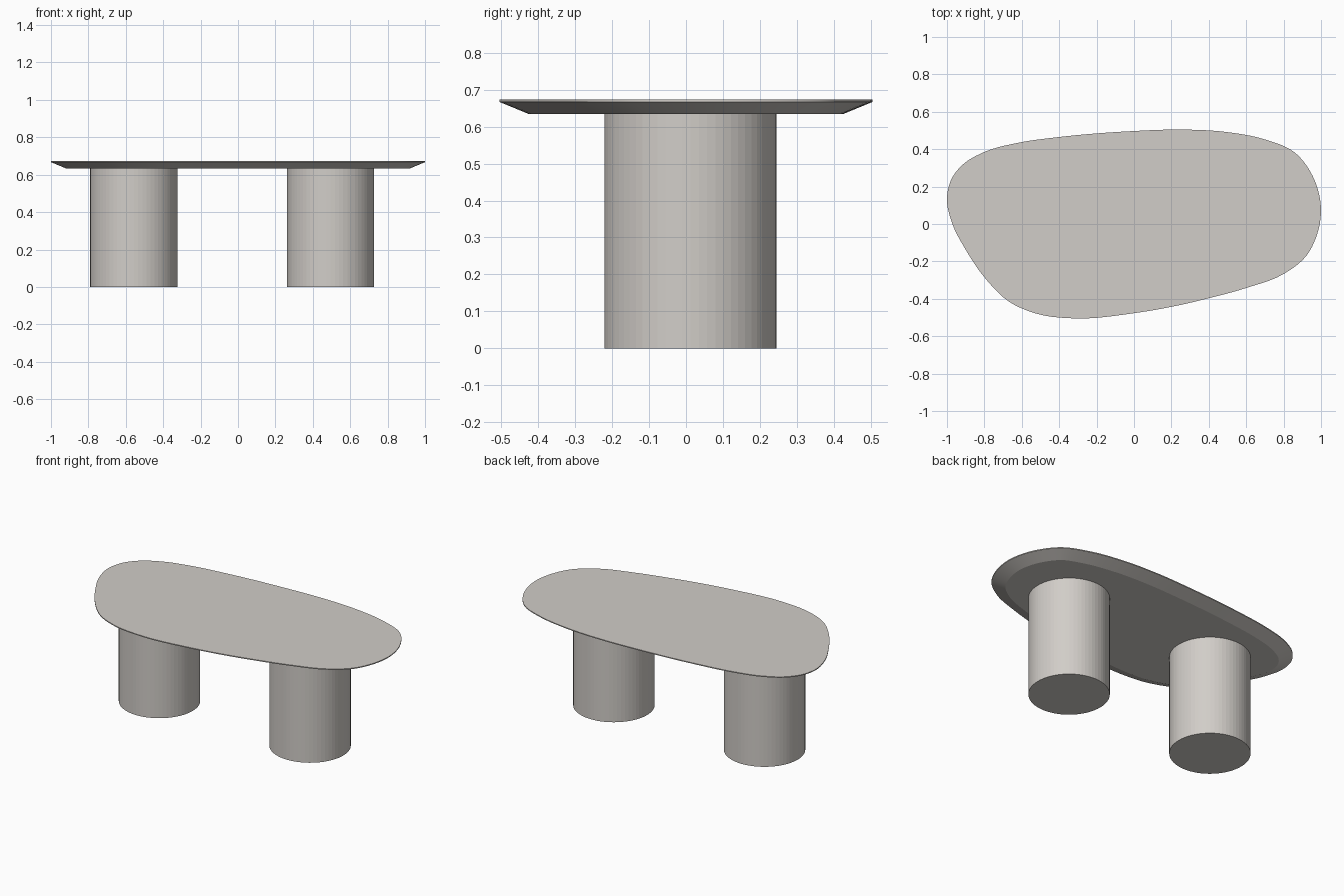
import bpy, bmesh, math
from mathutils import Vector

if "Cube" in bpy.data.objects:
    bpy.data.objects.remove(bpy.data.objects["Cube"])

mat = bpy.data.materials.new("warm grey stone")
mat.diffuse_color = (0.64, 0.612, 0.578, 1)
mat.use_nodes = True
mat.node_tree.nodes["Principled BSDF"].inputs["Base Color"].default_value = mat.diffuse_color

# Pebble outline of the top, anticlockwise
OUTLINE = [(1.0, 0.08), (0.955, 0.26), (0.86, 0.385), (0.7, 0.455), (0.5, 0.494),
           (0.23, 0.508), (0, 0.50), (-0.4, 0.468), (-0.62, 0.437), (-0.8, 0.388),
           (-0.91, 0.325), (-0.975, 0.245), (-1.0, 0.145), (-0.97, 0.0), (-0.9, -0.135),
           (-0.79, -0.295), (-0.67, -0.412), (-0.52, -0.478), (-0.32, -0.503),
           (0, -0.475), (0.2, -0.441), (0.4, -0.395), (0.6, -0.34), (0.8, -0.265),
           (0.92, -0.17), (0.98, -0.05)]


def smooth_loop(pts, steps):
    """Closed centripetal-style spline through the points."""
    p = [Vector(q) for q in pts]
    n, out = len(p), []
    # chord-length tangents keep uneven spacing smooth
    d = [(p[(i + 1) % n] - p[i]).length for i in range(n)]
    tan = []
    for i in range(n):
        a, b = d[i - 1], d[i]
        tan.append(((p[i] - p[i - 1]) / a * b + (p[(i + 1) % n] - p[i]) / b * a) / (a + b))
    for i in range(n):
        j = (i + 1) % n
        for s in range(steps):
            t = s / steps
            out.append(p[i] * (2*t**3 - 3*t*t + 1) + tan[i] * d[i] * (t**3 - 2*t*t + t)
                       + p[j] * (3*t*t - 2*t**3) + tan[j] * d[i] * (t**3 - t*t))
    return out


def inset(loop, dist):
    """Move each outline point inward along its normal."""
    out = []
    for i, q in enumerate(loop):
        t = (loop[(i + 1) % len(loop)] - loop[i - 1]).normalized()
        out.append(q + Vector((-t.y, t.x)) * dist)
    return out


def finish(name, bm):
    bmesh.ops.recalc_face_normals(bm, faces=bm.faces)
    me = bpy.data.meshes.new(name)
    bm.to_mesh(me)
    bm.free()
    me.materials.append(mat)
    ob = bpy.data.objects.new(name, me)
    bpy.context.collection.objects.link(ob)
    return ob


# Table top: thin lip, then a wide undercut bevel to a flat underside
loop = smooth_loop(OUTLINE, 5)
xs, ys = [q.x for q in loop], [q.y for q in loop]
cx, cy = (max(xs) + min(xs)) / 2, (max(ys) + min(ys)) / 2
sx, sy = 2 / (max(xs) - min(xs)), 1.01 / (max(ys) - min(ys))
loop = [Vector(((q.x - cx) * sx, (q.y - cy) * sy)) for q in loop]
bm = bmesh.new()
rings = []
for dist, z in ((0, 0.673), (0, 0.667), (0.08, 0.634)):
    rings.append([bm.verts.new((q.x, q.y, z)) for q in inset(loop, dist)])
n = len(loop)
for a, b in zip(rings, rings[1:]):
    for i in range(n):
        bm.faces.new((a[i], a[(i + 1) % n], b[(i + 1) % n], b[i]))
bm.faces.new(rings[0])
bm.faces.new(rings[-1])
top = finish("table_top", bm)
bpy.context.view_layer.objects.active = top
top.select_set(True)
bpy.ops.object.shade_smooth_by_angle(angle=math.radians(15))

# Two drum legs, faceted
for name, x in (("left_leg", -0.557), ("right_leg", 0.495)):
    bm = bmesh.new()
    bmesh.ops.create_cone(bm, cap_ends=True, segments=64, radius1=0.233, radius2=0.233, depth=0.635)
    bmesh.ops.translate(bm, verts=bm.verts, vec=(x, 0.012, 0.3175))
    finish(name, bm)
